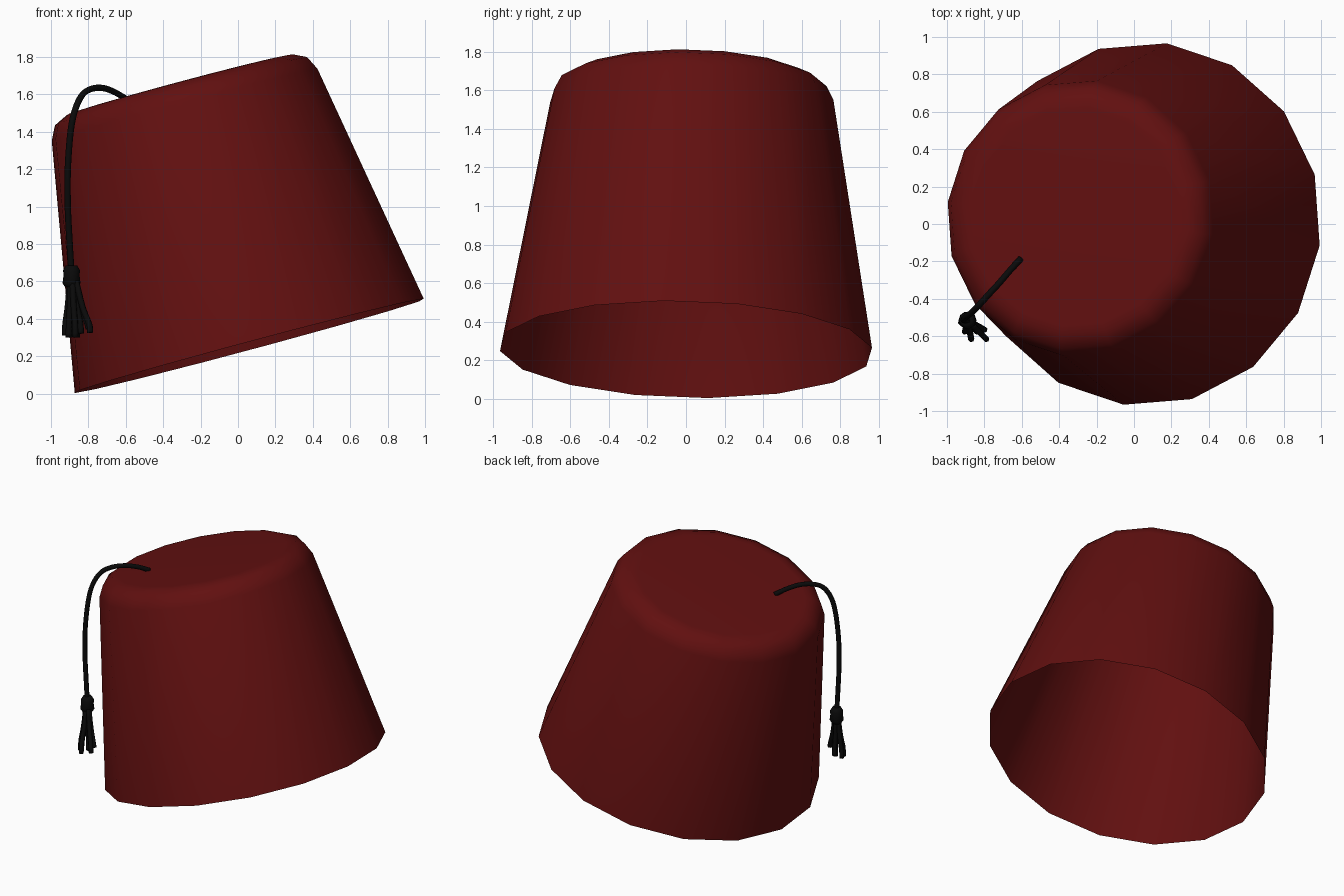
import bpy, bmesh, math
from mathutils import Vector, Matrix

if "Cube" in bpy.data.objects:
    bpy.data.objects.remove(bpy.data.objects["Cube"])


def material(name, rgb):
    m = bpy.data.materials.new(name)
    m.diffuse_color = (*rgb, 1)
    m.use_nodes = True
    m.node_tree.nodes["Principled BSDF"].inputs["Base Color"].default_value = m.diffuse_color
    return m


RED = material("dark red felt", (0.12, 0.005, 0.005))
BLACK = material("black cord", (0.003, 0.003, 0.003))


def mesh_object(name, bm, mat):
    me = bpy.data.meshes.new(name)
    bm.to_mesh(me)
    bm.free()
    for p in me.polygons:
        p.use_smooth = True
    me.materials.append(mat)
    ob = bpy.data.objects.new(name, me)
    bpy.context.collection.objects.link(ob)
    return ob


def lathe(name, profile, sides, phase, matrix, mat, cap_bottom=False):
    """Revolve (radius, height) pairs; the last ring is capped."""
    bm = bmesh.new()
    rings = []
    for r, h in profile:
        angles = [phase + 2 * math.pi * i / sides for i in range(sides)]
        rings.append([bm.verts.new(matrix @ Vector((r * math.cos(a), r * math.sin(a), h)))
                      for a in angles])
    for low, high in zip(rings, rings[1:]):
        for i in range(sides):
            j = (i + 1) % sides
            bm.faces.new((low[i], low[j], high[j], high[i]))
    bm.faces.new(rings[-1])
    if cap_bottom:
        bm.faces.new(rings[0][::-1])
    return mesh_object(name, bm, mat)


def tube(name, points, radius, mat, sides=8, steps=5):
    """Smooth round cord through the points, with closed ends."""
    pts = [Vector(p) for p in points]
    ext = [2 * pts[0] - pts[1]] + pts + [2 * pts[-1] - pts[-2]]
    path = []
    for a, b, c, d in zip(ext, ext[1:], ext[2:], ext[3:]):
        for k in range(steps):
            t = k / steps
            path.append(0.5 * (2 * b + (c - a) * t + (2 * a - 5 * b + 4 * c - d) * t * t
                               + (3 * b - a - 3 * c + d) * t ** 3))
    path.append(pts[-1])
    side = Vector((0.74, -0.67, 0))
    bm = bmesh.new()
    rings = []
    for i, p in enumerate(path):
        tan = (path[min(i + 1, len(path) - 1)] - path[max(i - 1, 0)]).normalized()
        e1 = (side - tan * side.dot(tan)).normalized()
        e2 = tan.cross(e1)
        rings.append([bm.verts.new(p + radius * (math.cos(a) * e1 + math.sin(a) * e2))
                      for a in (2 * math.pi * k / sides for k in range(sides))])
    for low, high in zip(rings, rings[1:]):
        for i in range(sides):
            j = (i + 1) % sides
            bm.faces.new((low[i], low[j], high[j], high[i]))
    bm.faces.new(rings[0][::-1])
    bm.faces.new(rings[-1])
    return mesh_object(name, bm, mat)


# Tilted, open-bottomed felt body
axis = Vector((-0.2588, 0.0225, 0.9659)).normalized()
u = (Vector((1, 0, 0)) - axis * axis.x).normalized()
v = axis.cross(u)
tilt = Matrix((u, v, axis)).transposed().to_4x4()
tilt.translation = (0.06, 0, 0.255)
lathe("hat_body", [(0.973, 0), (0.741, 1.335), (0.703, 1.41), (0.63, 1.445), (0.58, 1.448)],
      16, math.radians(-7.1), tilt, RED)

# Cord from the crown, over the rim and down the side
tube("tassel_cord", [(-0.605, -0.185, 1.58), (-0.66, -0.245, 1.612), (-0.72, -0.315, 1.633),
                     (-0.78, -0.38, 1.63), (-0.83, -0.435, 1.60), (-0.87, -0.475, 1.52),
                     (-0.895, -0.495, 1.40), (-0.91, -0.51, 1.2), (-0.91, -0.515, 1.0),
                     (-0.90, -0.515, 0.8), (-0.89, -0.515, 0.64)], 0.017, BLACK)

# Knot where the cord meets the tassel
knot = Vector((-0.89, -0.515, 0.57))
lathe("tassel_knot", [(0.035, 0), (0.048, 0.02), (0.043, 0.06), (0.045, 0.09), (0.03, 0.115)],
      10, 0, Matrix.Translation(knot), BLACK, True)

# Loose strands fanning out below the knot
tips = [(-0.925, -0.525, 0.31), (-0.905, -0.575, 0.30), (-0.87, -0.615, 0.30),
        (-0.84, -0.575, 0.32), (-0.79, -0.615, 0.325), (-0.80, -0.565, 0.345),
        (-0.885, -0.495, 0.33), (-0.86, -0.545, 0.30)]
for n, tip in enumerate(tips):
    tip = Vector(tip)
    out = tip - knot
    out.z = 0
    start = knot + out * 0.25 + Vector((0, 0, 0.03))
    mid = knot + out * 0.6 + Vector((0, 0, -0.11))
    low = knot + out * 0.95 + Vector((0, 0, -0.2))
    tube(f"tassel_strand_{n + 1}", [start, mid, low, tip], 0.017, BLACK, 6, 3)
